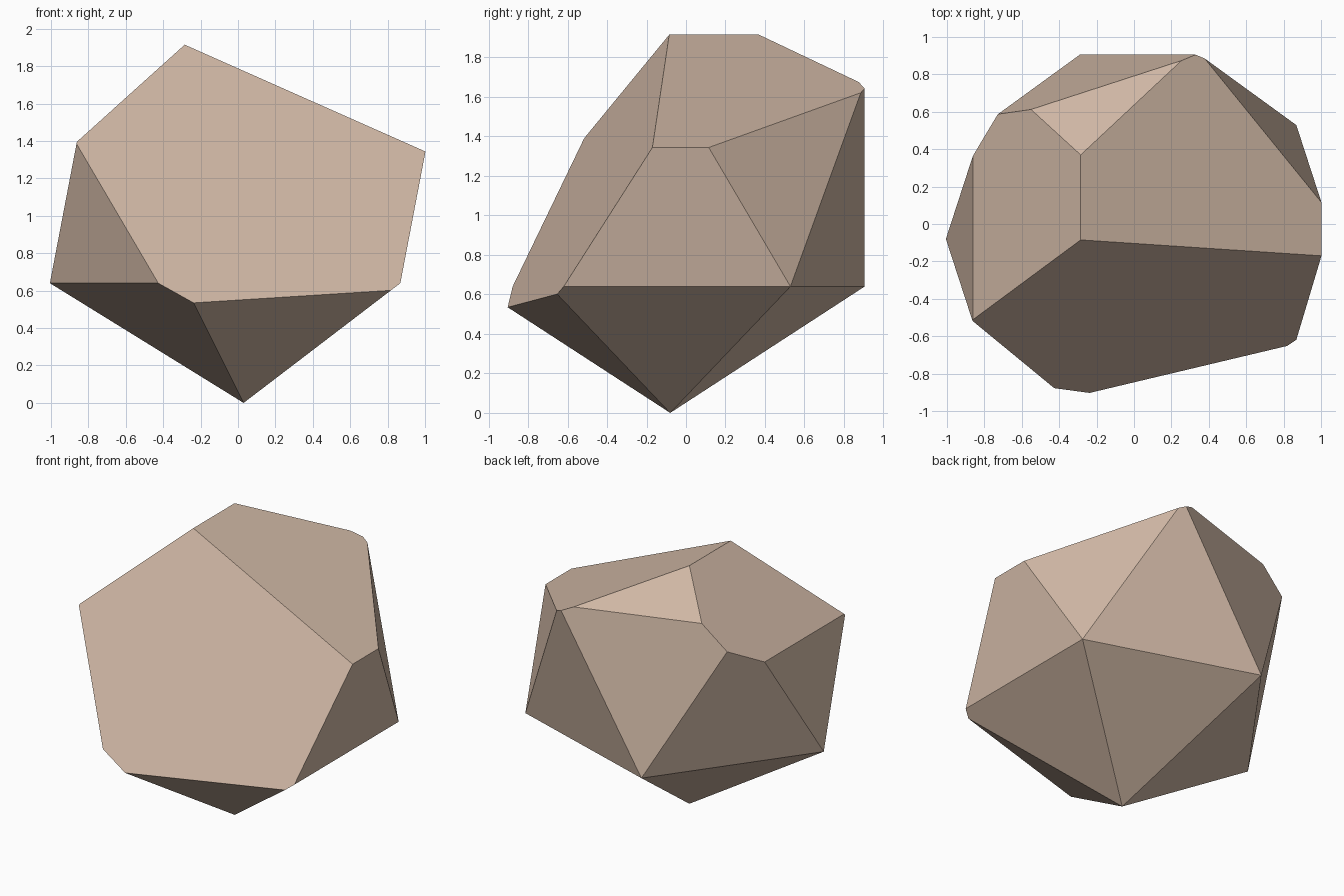
import bpy
import bmesh
from mathutils import Matrix, Vector

cube = bpy.data.objects.get("Cube")
if cube:
    bpy.data.objects.remove(cube, do_unlink=True)

# Stone colour
stone = bpy.data.materials.new("warm_stone")
stone.use_nodes = True
colour = (0.62, 0.47, 0.37, 1)
stone.diffuse_color = colour
bsdf = next(n for n in stone.node_tree.nodes if n.type == "BSDF_PRINCIPLED")
bsdf.inputs["Base Color"].default_value = colour
bsdf.inputs["Roughness"].default_value = 0.9

# Twenty-sided block standing on one point
radius = 1.158
bm = bmesh.new()
bmesh.ops.create_icosphere(bm, subdivisions=1, radius=radius,
                           matrix=Matrix.Translation((0.03, -0.08, radius)))


def chop(point, normal):
    """Slice off everything beyond a plane and cap the cut."""
    geom = bm.verts[:] + bm.edges[:] + bm.faces[:]
    cut = bmesh.ops.bisect_plane(bm, geom=geom, dist=1e-5, plane_co=point,
                                 plane_no=Vector(normal).normalized(),
                                 clear_outer=True)
    rim = [e for e in cut["geom_cut"] if isinstance(e, bmesh.types.BMEdge)]
    bmesh.ops.contextual_create(bm, geom=rim)


# Broad front facet and two sloping top facets, meeting at the peak
peak = (-0.285, -0.085, 1.915)
for normal in [(0.348, -1.741, 1.044), (0.57, 0, 1.285), (-0.515, 0, 0.572)]:
    chop(peak, normal)
bmesh.ops.recalc_face_normals(bm, faces=bm.faces[:])

mesh = bpy.data.meshes.new("rock")
bm.to_mesh(mesh)
bm.free()
mesh.materials.append(stone)
rock = bpy.data.objects.new("rock", mesh)
bpy.context.collection.objects.link(rock)
